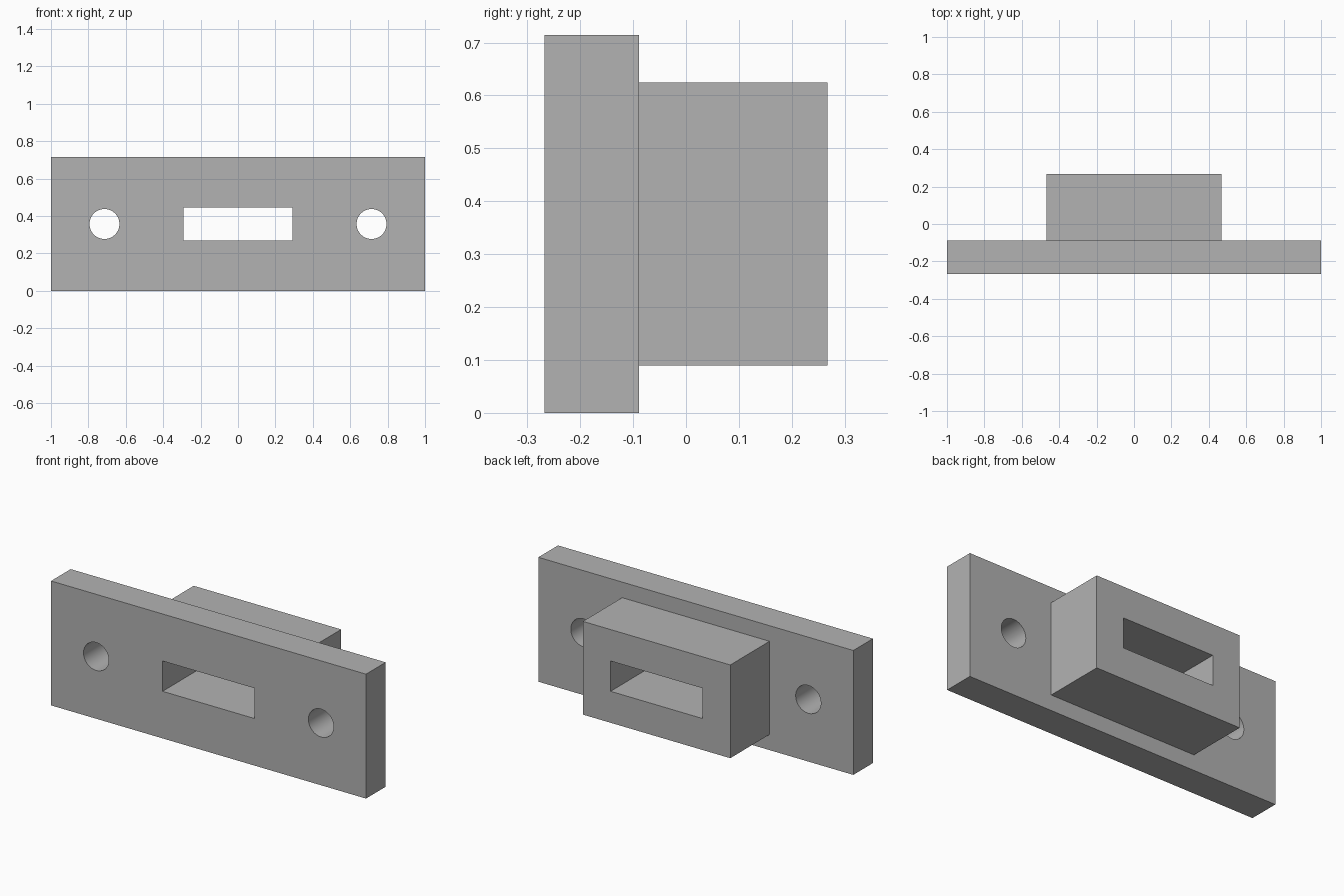
import bpy
from math import pi, radians

default = bpy.data.objects.get("Cube")
if default:
    bpy.data.objects.remove(default, do_unlink=True)

GREY = (0.448, 0.448, 0.448, 1)
MID_Z = 0.357          # shared height of block, slot and holes
FRONT, STEP, BACK = -0.267, -0.089, 0.267

metal = bpy.data.materials.new("plain grey")
metal.use_nodes = True
metal.diffuse_color = GREY
metal.node_tree.nodes["Principled BSDF"].inputs["Base Color"].default_value = GREY


def box(name, width, y0, y1, height):
    """Box centred on x = 0 and the shared height, from y0 to y1."""
    bpy.ops.mesh.primitive_cube_add(size=1, location=(0, (y0 + y1) / 2, MID_Z))
    obj = bpy.context.object
    obj.name = name
    obj.scale = (width, y1 - y0, height)
    bpy.ops.object.transform_apply(location=True, rotation=True, scale=True)
    obj.data.materials.append(metal)
    return obj


def combine(target, tool, operation):
    """Apply a boolean to the target and discard the tool."""
    bpy.ops.object.select_all(action="DESELECT")
    bpy.context.view_layer.objects.active = target
    target.select_set(True)
    mod = target.modifiers.new(tool.name, "BOOLEAN")
    mod.operation = operation
    mod.solver = "EXACT"
    mod.object = tool
    bpy.ops.object.modifier_apply(modifier=mod.name)
    bpy.data.objects.remove(tool, do_unlink=True)


# Mounting plate with the rear block fused on
bracket = box("mounting_plate_with_block", 2, FRONT, STEP, 2 * MID_Z)
combine(bracket, box("rear_block", 0.936, STEP - 0.05, BACK, 0.535), "UNION")

# Rectangular slot through plate and block
combine(bracket, box("slot_cutter", 0.584, FRONT - 0.1, BACK + 0.1, 0.174), "DIFFERENCE")

# Round screw holes at both ends
for side in (-1, 1):
    bpy.ops.mesh.primitive_cylinder_add(
        vertices=64, radius=0.08, depth=0.5,
        location=(side * 0.714, (FRONT + STEP) / 2, MID_Z), rotation=(pi / 2, 0, 0))
    cutter = bpy.context.object
    cutter.name = "screw_hole_cutter"
    cutter.data.materials.append(metal)
    combine(bracket, cutter, "DIFFERENCE")

bpy.ops.object.shade_smooth_by_angle(angle=radians(30))
